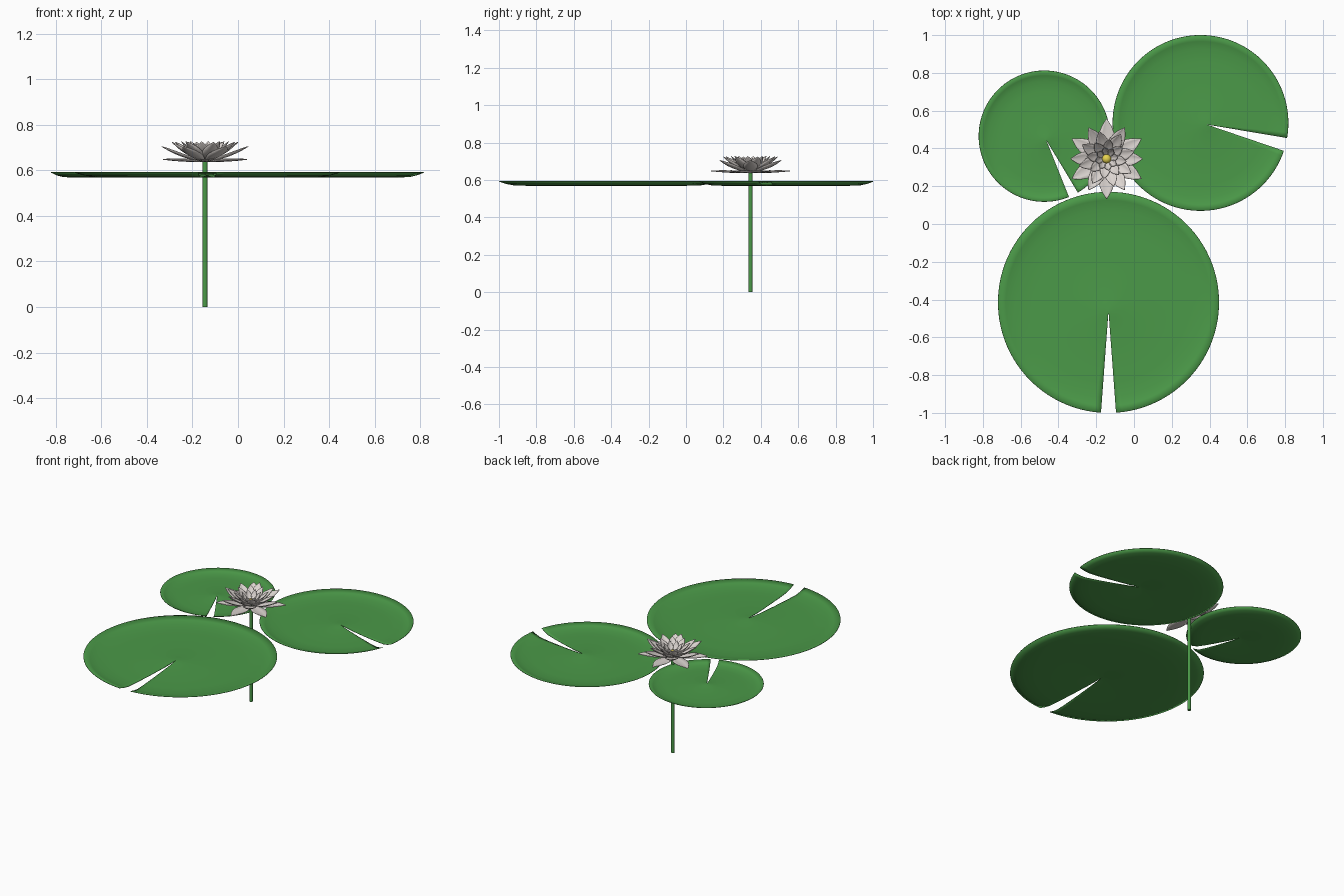
import bpy, math
from mathutils import Vector, Matrix

if "Cube" in bpy.data.objects:
    bpy.data.objects.remove(bpy.data.objects["Cube"])


def material(name, rgb):
    m = bpy.data.materials.new(name)
    m.diffuse_color = (*rgb, 1)
    m.use_nodes = True
    m.node_tree.nodes["Principled BSDF"].inputs["Base Color"].default_value = m.diffuse_color
    return m


GREEN = material("leaf_green", (0.07, 0.32, 0.065))
WHITE = material("petal_white", (0.72, 0.67, 0.64))
YELLOW = material("stamen_yellow", (0.8, 0.65, 0.08))


def make(name, verts, faces, mat, thick=0.0):
    me = bpy.data.meshes.new(name)
    me.from_pydata(verts, [], faces)
    me.materials.append(mat)
    ob = bpy.data.objects.new(name, me)
    bpy.context.collection.objects.link(ob)
    bpy.context.view_layer.objects.active = ob
    ob.select_set(True)
    bpy.ops.object.shade_smooth_by_angle(angle=math.radians(40))
    ob.select_set(False)
    if thick:
        s = ob.modifiers.new("thickness", "SOLIDIFY")
        s.thickness = thick
        s.offset = 0
    return ob


# Floating pads: notched discs, low dish with a turned-up rim
def pad(name, cx, cy, R, notch_deg, half, apex):
    prof = [(0.01, 0.581), (0.08, 0.578), (0.2, 0.574), (0.45, 0.571),
            (0.7, 0.570), (0.85, 0.572), (0.93, 0.580), (1.0, 0.592)]
    n, a0 = 96, math.radians(notch_deg)
    ax, ay = cx + apex * math.cos(a0), cy + apex * math.sin(a0)
    verts, faces = [], []
    for t, z in prof:
        for i in range(n + 1):
            a = a0 + half + (2 * math.pi - 2 * half) * i / n
            px, py = cx + R * math.cos(a), cy + R * math.sin(a)
            verts.append((ax + (px - ax) * t, ay + (py - ay) * t, z))
    for j in range(len(prof) - 1):
        for i in range(n):
            k = j * (n + 1) + i
            faces.append((k, k + n + 1, k + n + 2, k + 1))
    faces.append(tuple(range(n + 1)))
    make(name, verts, faces, GREEN, 0.003)


pad("large_pad", -0.135, -0.415, 0.585, -90, 0.068, 0.045)
pad("right_pad", 0.352, 0.535, 0.465, -14.2, 0.075, 0.034)
pad("left_pad", -0.475, 0.465, 0.347, -63.6, 0.075, 0.022)

FX, FY = -0.145, 0.345

# Stem
bpy.ops.mesh.primitive_cylinder_add(vertices=16, radius=0.011, depth=0.64,
                                    location=(FX, FY, 0.32))
stem = bpy.context.object
stem.name = "flower_stem"
stem.data.materials.append(GREEN)
bpy.ops.object.shade_smooth_by_angle(angle=math.radians(40))
stem.select_set(False)


# Petal rings: pointed, cupped blades curving upward
def petal_ring(name, count, r0, r1, z0, z1, width, start, cup, curve):
    shape = [(0, 0.3), (0.15, 0.6), (0.35, 0.92), (0.5, 1.0), (0.65, 0.9),
             (0.8, 0.62), (0.92, 0.28), (1, 0.02)]
    cols = 4
    verts, faces = [], []
    run = Vector((r1 - r0, 0, z1 - z0)).normalized()
    nrm = Vector((-run.z, 0, run.x))
    for p in range(count):
        rot = Matrix.Rotation(math.radians(start + 360 * p / count), 3, 'Z')
        base = len(verts)
        for t, w in shape:
            mid = Vector((r0 + (r1 - r0) * t, 0, z0 + (z1 - z0) * t))
            mid -= nrm * curve * math.sin(math.pi * t)
            for c in range(cols + 1):
                s = 2 * c / cols - 1
                v = mid + Vector((0, s * w * width / 2, 0)) + nrm * (cup * w * s * s)
                verts.append(rot @ v + Vector((FX, FY, 0)))
        for j in range(len(shape) - 1):
            for c in range(cols):
                k = base + j * (cols + 1) + c
                faces.append((k, k + cols + 1, k + cols + 2, k + 1))
    make(name, verts, faces, WHITE, 0.003)


petal_ring("outer_petals", 6, 0.01, 0.212, 0.638, 0.648, 0.085, 30, 0.010, 0.003)
petal_ring("second_petals", 6, 0.02, 0.190, 0.642, 0.705, 0.078, 0, 0.012, 0.010)
petal_ring("third_petals", 8, 0.02, 0.150, 0.645, 0.724, 0.066, 15, 0.012, 0.010)
petal_ring("fourth_petals", 8, 0.018, 0.105, 0.648, 0.727, 0.052, 37, 0.010, 0.009)
petal_ring("inner_petals", 8, 0.015, 0.062, 0.650, 0.718, 0.036, 10, 0.007, 0.007)

# Yellow centre
bpy.ops.mesh.primitive_uv_sphere_add(segments=16, ring_count=8, radius=1,
                                     location=(FX, FY, 0.662), scale=(0.024, 0.024, 0.02))
centre = bpy.context.object
centre.name = "flower_centre"
centre.data.materials.append(YELLOW)
bpy.ops.object.shade_smooth_by_angle(angle=math.radians(60))
